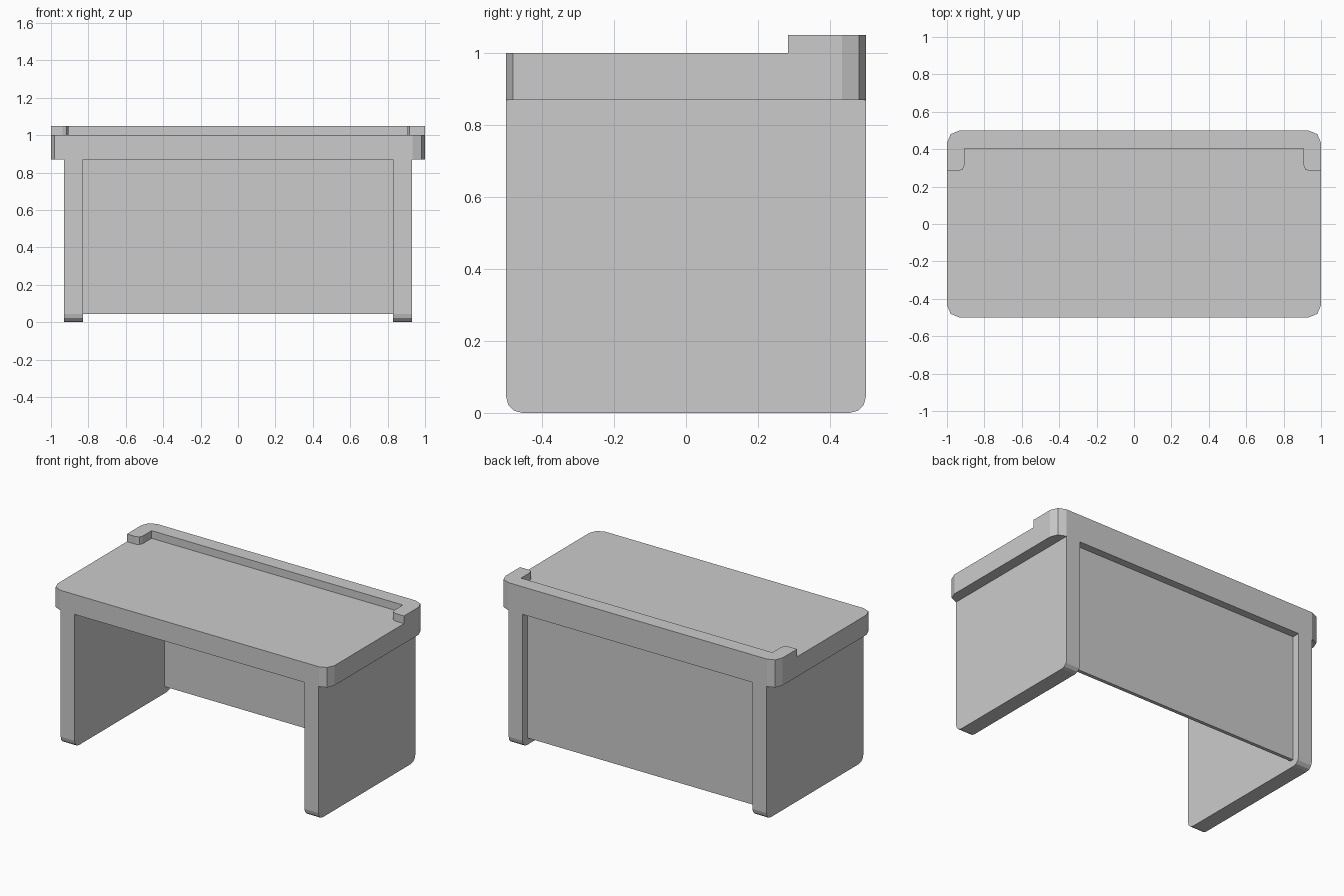
import bpy, bmesh
from math import sin, cos, pi
from mathutils import Vector

if "Cube" in bpy.data.objects:
    bpy.data.objects.remove(bpy.data.objects["Cube"])


def arc(cx, cy, r, start, segments):
    """Quarter-circle corner points, counter-clockwise from start degrees."""
    return [(cx + r * cos(start * pi / 180 + i * pi / 2 / segments),
             cy + r * sin(start * pi / 180 + i * pi / 2 / segments))
            for i in range(segments + 1)]


def extrude_profile(name, points, to_3d, direction):
    """Closed 2D outline placed by to_3d, then extruded along direction."""
    bm = bmesh.new()
    face = bm.faces.new([bm.verts.new(to_3d(a, b)) for a, b in points])
    ext = bmesh.ops.extrude_face_region(bm, geom=[face])
    verts = [g for g in ext["geom"] if isinstance(g, bmesh.types.BMVert)]
    bmesh.ops.translate(bm, vec=Vector(direction), verts=verts)
    if not any(f.is_valid and f is face for f in bm.faces):
        bm.faces.new([v for v in bm.verts][:len(points)])
    elif False in [e.is_manifold for e in bm.edges]:
        bmesh.ops.holes_fill(bm, edges=[e for e in bm.edges if e.is_boundary])
    bmesh.ops.recalc_face_normals(bm, faces=bm.faces)
    mesh = bpy.data.meshes.new(name)
    bm.to_mesh(mesh)
    bm.free()
    obj = bpy.data.objects.new(name, mesh)
    bpy.context.collection.objects.link(obj)
    return obj


TOP_Z, UNDER_Z = 1.0, 0.87
R = 0.067          # tabletop corner radius
CX, CY = 1 - R, 0.5 - R

# Tabletop with bevelled vertical corners
top_outline = (arc(CX, CY, R, 0, 2) + arc(-CX, CY, R, 90, 2)
               + arc(-CX, -CY, R, 180, 2) + arc(CX, -CY, R, 270, 2))
extrude_profile("tabletop", top_outline, lambda x, y: (x, y, UNDER_Z),
                (0, 0, TOP_Z - UNDER_Z))

# Raised U-shaped rim along the back edge
inner_r = 0.03
inner_tip = [(-x, y) for x, y in
             reversed(arc(-0.907 - inner_r, 0.283 + inner_r, inner_r, 270, 2))]
right_half = ([(0.907, 0.405)] + inner_tip + [(1, 0.283)]
              + arc(CX, CY, R, 0, 2))
left_half = [(-x, y) for x, y in reversed(right_half)]
extrude_profile("back_rim", right_half + left_half,
                lambda x, y: (x, y, TOP_Z), (0, 0, 0.05))

# Slab legs with rounded lower corners
leg_r = 0.045
leg_outline = ([(0.5, UNDER_Z), (-0.5, UNDER_Z)]
               + arc(-0.5 + leg_r, leg_r, leg_r, 180, 3)
               + arc(0.5 - leg_r, leg_r, leg_r, 270, 3))
for name, x0 in (("left_leg", -0.93), ("right_leg", 0.83)):
    extrude_profile(name, leg_outline, lambda y, z: (x0, y, z), (0.1, 0, 0))

# Thin recessed back panel
extrude_profile("back_panel",
                [(-0.83, 0.045), (0.83, 0.045), (0.83, UNDER_Z), (-0.83, UNDER_Z)],
                lambda x, z: (x, 0.427, z), (0, 0.023, 0))
